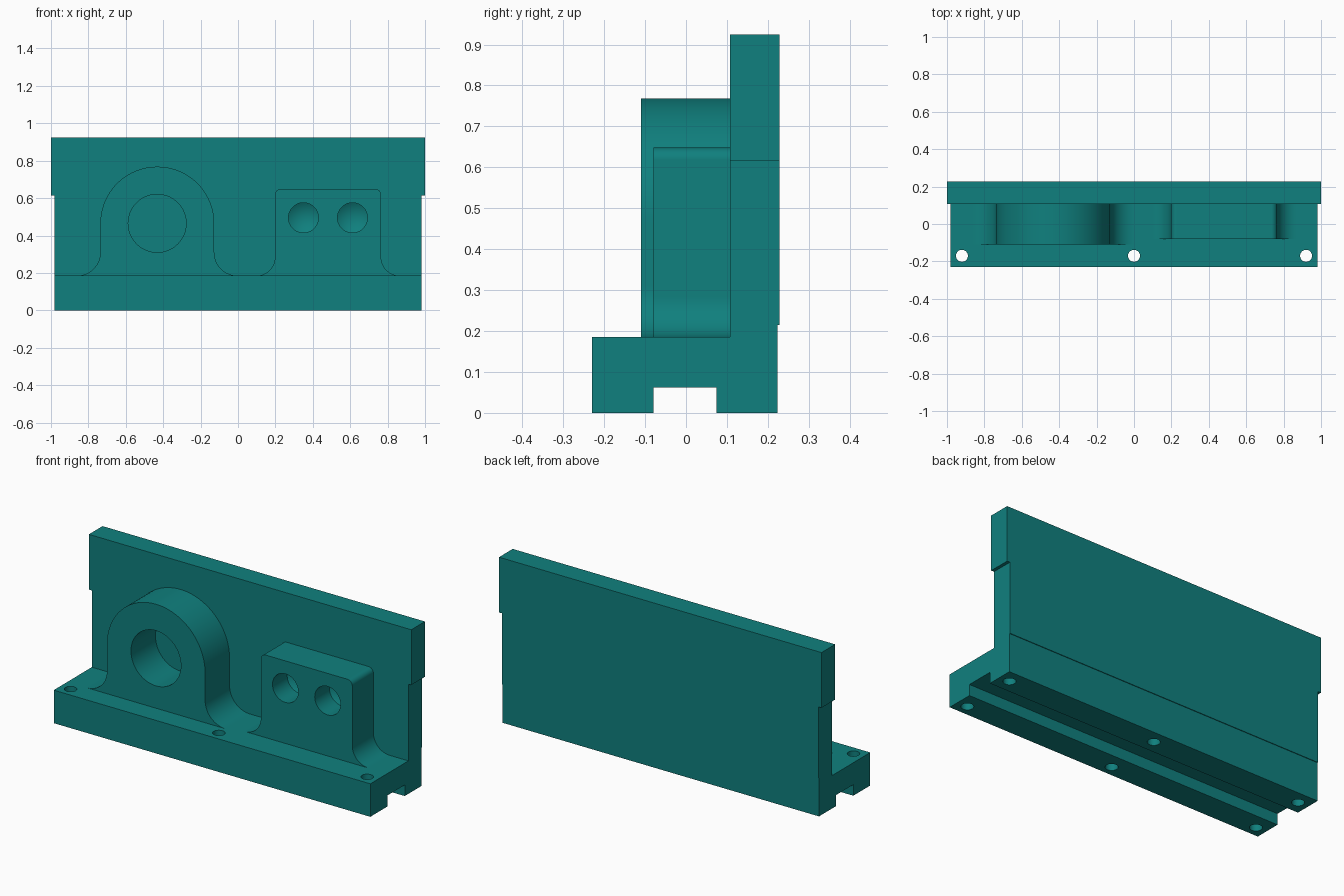
import bpy, bmesh, math
from mathutils import Matrix, Vector

cube = bpy.data.objects.get("Cube")
if cube:
    bpy.data.objects.remove(cube, do_unlink=True)

teal = bpy.data.materials.new("teal")
teal.use_nodes = True
colour = (0.005, 0.216, 0.209, 1)
teal.diffuse_color = colour
teal.node_tree.nodes["Principled BSDF"].inputs["Base Color"].default_value = colour


def finish(name, bm):
    bmesh.ops.recalc_face_normals(bm, faces=bm.faces)
    mesh = bpy.data.meshes.new(name)
    bm.to_mesh(mesh)
    bm.free()
    mesh.materials.append(teal)
    obj = bpy.data.objects.new(name, mesh)
    bpy.context.collection.objects.link(obj)
    return obj


def extrude(name, points, start, depth):
    """Extrude a closed outline of 3D points along a vector."""
    bm = bmesh.new()
    face = bm.faces.new([bm.verts.new(Vector(p) + Vector(start)) for p in points])
    new = bmesh.ops.extrude_face_region(bm, geom=[face])["geom"]
    bmesh.ops.translate(bm, vec=depth, verts=[v for v in new if isinstance(v, bmesh.types.BMVert)])
    return finish(name, bm)


def arc(cx, cz, r, a0, a1, n=24):
    return [(cx + r * math.cos(math.radians(a0 + (a1 - a0) * i / n)),
             cz + r * math.sin(math.radians(a0 + (a1 - a0) * i / n))) for i in range(n + 1)]


def drill(r, start, direction, depth, tip=0.0, n=48):
    """Round cutter with an optional pointed end."""
    bm = bmesh.new()
    rings = []
    for h in (0, depth):
        rings.append([bm.verts.new((x, y, h)) for x, y in arc(0, 0, r, 0, 360, n)[:-1]])
    bm.faces.new(rings[0])
    for i in range(n):
        j = (i + 1) % n
        bm.faces.new((rings[0][i], rings[0][j], rings[1][j], rings[1][i]))
    if tip:
        end = bm.verts.new((0, 0, depth + tip))
        for i in range(n):
            bm.faces.new((rings[1][i], rings[1][(i + 1) % n], end))
    else:
        bm.faces.new(rings[1])
    turn = Vector((0, 0, 1)).rotation_difference(Vector(direction)).to_matrix().to_4x4()
    bm.transform(Matrix.Translation(start) @ turn)
    return finish("cutter", bm)


def block(x0, x1, y0, y1, z0, z1):
    return extrude("cutter", [(x0, y0, z0), (x1, y0, z0), (x1, y1, z0), (x0, y1, z0)],
                   (0, 0, 0), (0, 0, z1 - z0))


def cut(obj, cutters):
    bpy.context.view_layer.objects.active = obj
    for c in cutters:
        c.hide_render = True
        mod = obj.modifiers.new("cut", 'BOOLEAN')
        mod.operation, mod.solver, mod.object = 'DIFFERENCE', 'EXACT', c
        bpy.ops.object.modifier_apply(modifier=mod.name)
        bpy.data.objects.remove(c, do_unlink=True)


def smooth(obj):
    bpy.ops.object.select_all(action='DESELECT')
    obj.select_set(True)
    bpy.context.view_layer.objects.active = obj
    bpy.ops.object.shade_smooth_by_angle(angle=math.radians(25))


BASE_TOP, PLATE_FRONT = 0.185, 0.107

# Base and upright plate share one section, with a groove underneath
section = [(-0.23, 0), (-0.08, 0), (-0.08, 0.062), (0.075, 0.062), (0.075, 0), (0.224, 0),
           (0.224, 0.215), (0.228, 0.215), (0.228, 0.925), (PLATE_FRONT, 0.925),
           (PLATE_FRONT, BASE_TOP), (-0.23, BASE_TOP)]
body = extrude("base_and_back_plate", [(0, y, z) for y, z in section], (-1, 0, 0), (2, 0, 0))

# Side recesses below the wide head, through holes in front, blind holes behind
cutters = [block(s * 0.982, s * 1.1, -0.4, 0.4, -0.1, 0.615) for s in (-1, 1)]
for x in (-0.92, 0, 0.92):
    cutters.append(drill(0.032, (x, -0.17, -0.05), (0, 0, 1), 0.4))
    cutters.append(drill(0.032, (x, 0.15, -0.05), (0, 0, 1), 0.2))
cut(body, cutters)
smooth(body)


def boss(name, left, right, top, corner, fillet, front):
    """Upright block with rounded top corners and flared feet."""
    zf = BASE_TOP + fillet
    outline = (arc(left - fillet, zf, fillet, 270, 360)
               + arc(left + corner, top - corner, corner, 180, 90)
               + arc(right - corner - 1e-4, top - corner, corner, 90, 0)
               + arc(right + fillet, zf, fillet, 180, 270))
    return extrude(name, [(x, 0, z) for x, z in outline], (0, front, 0),
                   (0, PLATE_FRONT - front, 0))


# Round bearing boss with its bore
bearing = boss("bearing_boss", -0.736, -0.127, 0.768, 0.304, 0.125, -0.11)
cut(bearing, [drill(0.155, (-0.432, -0.2, 0.465), (0, 1, 0), 0.5, n=64)])
smooth(bearing)

# Square boss with two drilled holes
square = boss("square_boss", 0.198, 0.765, 0.648, 0.03, 0.1, -0.08)
cut(square, [drill(0.08, (x, -0.13, 0.495), (0, 1, 0), 0.18, 0.048) for x in (0.35, 0.612)])
smooth(square)
